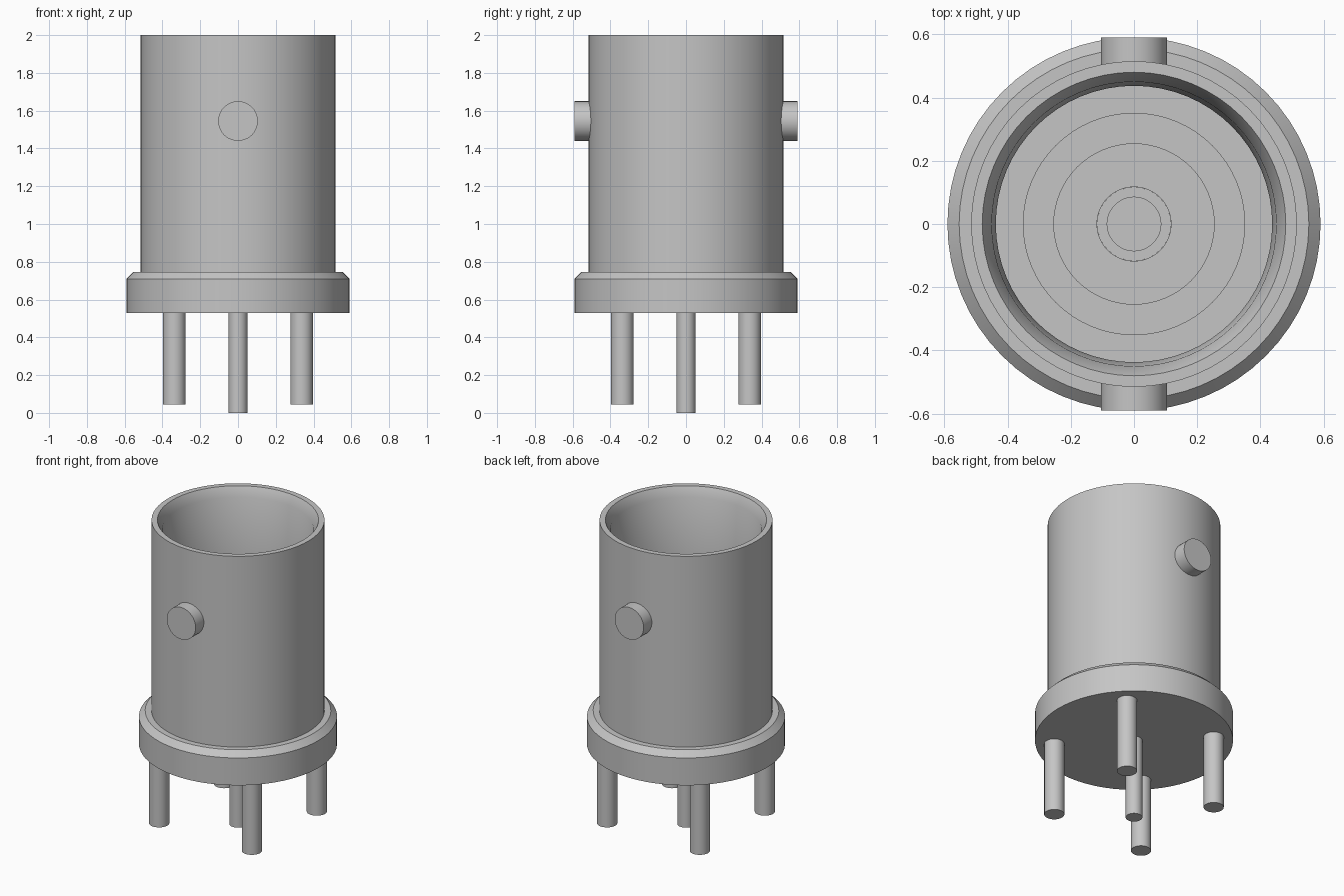
import bpy, math
from mathutils import Matrix

cube = bpy.data.objects.get("Cube")
if cube:
    bpy.data.objects.remove(cube, do_unlink=True)

metal = bpy.data.materials.new("light grey")
metal.use_nodes = True
GREY = (0.56, 0.56, 0.56, 1)
metal.diffuse_color = GREY
metal.node_tree.nodes["Principled BSDF"].inputs["Base Color"].default_value = GREY


def finish(obj, name):
    obj.name = name
    obj.data.name = name
    obj.data.materials.append(metal)
    bpy.ops.object.select_all(action='DESELECT')
    obj.select_set(True)
    bpy.context.view_layer.objects.active = obj
    bpy.ops.object.shade_smooth_by_angle(angle=math.radians(25))
    return obj


def lathe(name, profile, sides=64):
    """Spin (radius, z) points about z; end points are closed with flat caps."""
    verts, faces = [], []
    for r, z in profile:
        for i in range(sides):
            a = 2 * math.pi * i / sides
            verts.append((r * math.cos(a), r * math.sin(a), z))
    for k in range(len(profile) - 1):
        for i in range(sides):
            j = (i + 1) % sides
            faces.append((k * sides + i, k * sides + j,
                          (k + 1) * sides + j, (k + 1) * sides + i))
    last = (len(profile) - 1) * sides
    faces.append(tuple(reversed(range(sides))))
    faces.append(tuple(range(last, last + sides)))
    mesh = bpy.data.meshes.new(name)
    mesh.from_pydata(verts, [], faces)
    mesh.update()
    obj = bpy.data.objects.new(name, mesh)
    bpy.context.collection.objects.link(obj)
    return finish(obj, name)


def rod(name, radius, length, centre, rotation=(0, 0, 0), sides=32):
    bpy.ops.mesh.primitive_cylinder_add(vertices=sides, radius=radius, depth=length,
                                        location=centre, rotation=rotation)
    return finish(bpy.context.object, name)


# Shell: flange, barrel, chamfered mouth, tapered bore and stepped floor
lathe("shell", [
    (0.59, 0.53), (0.59, 0.71), (0.553, 0.747), (0.515, 0.747),
    (0.515, 2.0), (0.48, 2.0), (0.45, 1.94), (0.437, 1.49),
    (0.437, 1.10), (0.35, 1.10), (0.35, 0.90)])

# Insulator pillar with a seat for the contact
lathe("insulator", [(0.255, 0.88), (0.255, 1.48), (0.117, 1.48), (0.117, 1.40)])

# Hollow centre contact
lathe("centre_contact", [(0.117, 1.38), (0.117, 1.47), (0.085, 1.47), (0.085, 1.10)], 32)

# Locking studs on front and back
for side, sy in (("front", -1), ("back", 1)):
    rod(side + "_stud", 0.105, 0.10, (0, sy * 0.54, 1.545), (math.pi / 2, 0, 0), 40)

# Mounting legs and the longer centre pin
for side, sx in (("left", 1), ("right", -1)):
    for end, sy in (("front", -1), ("back", 1)):
        rod(f"{end}_{side}_leg", 0.06, 0.495, (sx * 0.337, sy * 0.337, 0.2925))
rod("centre_pin", 0.05, 0.54, (0, 0, 0.27))
